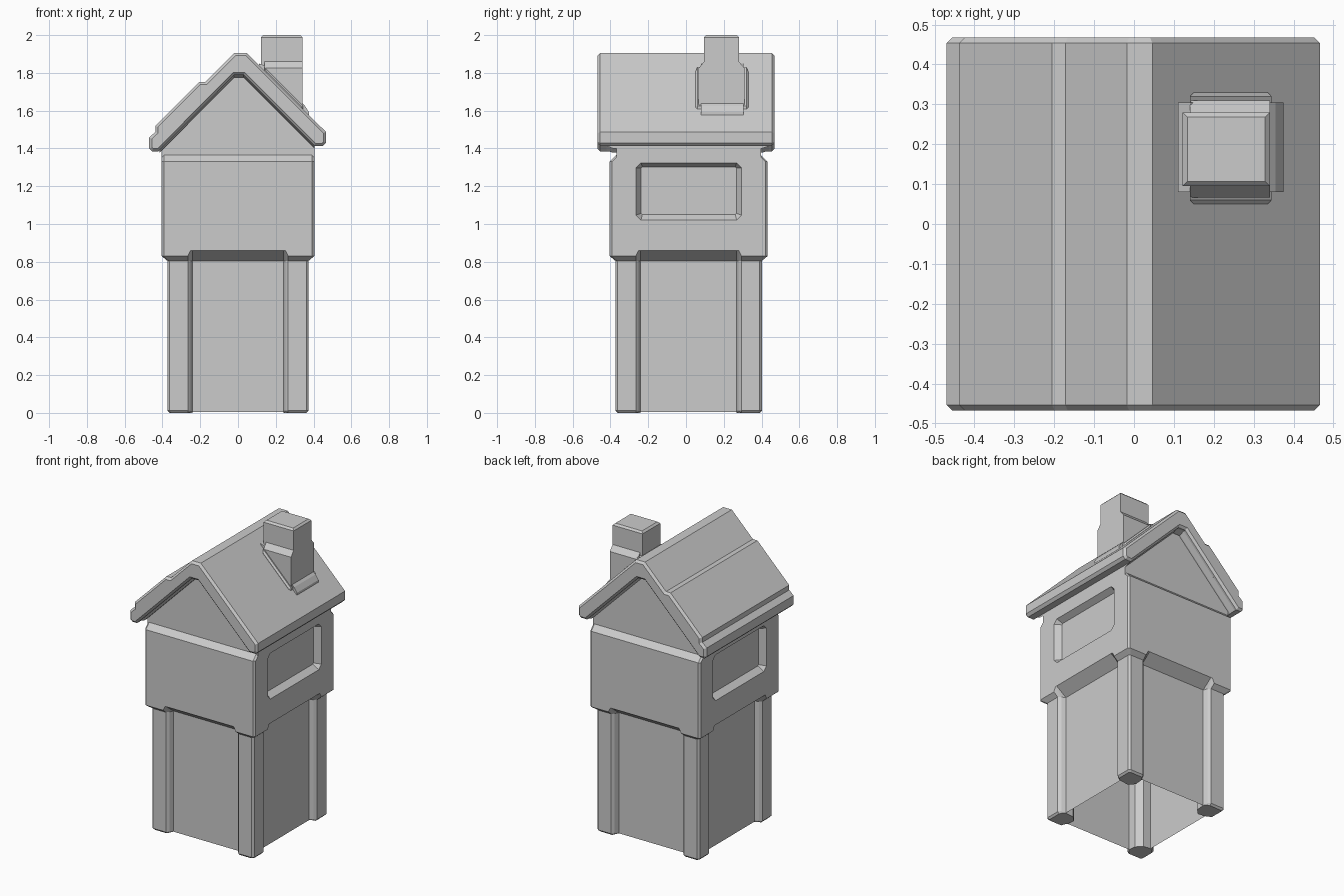
import bpy, bmesh
from mathutils import Vector

if "Cube" in bpy.data.objects:
    bpy.data.objects.remove(bpy.data.objects["Cube"])

CY = 0.014             # body centre in y
HX, HY = 0.404, 0.418  # body half sizes


def loft(name, rings, caps=True, extra=None):
    """Skin equal-length closed rings; optionally cap the ends."""
    bm = bmesh.new()
    vs = [[bm.verts.new(p) for p in r] for r in rings]
    n = len(rings[0])
    for a, b in zip(vs, vs[1:]):
        for i in range(n):
            j = (i + 1) % n
            bm.faces.new((a[i], a[j], b[j], b[i]))
    if caps:
        bm.faces.new(vs[0][::-1])
        bm.faces.new(vs[-1])
    if extra:
        extra(bm, vs)
    bmesh.ops.recalc_face_normals(bm, faces=bm.faces[:])
    me = bpy.data.meshes.new(name)
    bm.to_mesh(me)
    bm.free()
    ob = bpy.data.objects.new(name, me)
    bpy.context.collection.objects.link(ob)
    return ob


def ring(z, zp, inset, panel, c=0.012, yin=0.0):
    """Body section: corner posts set in by inset, middle panels by panel."""
    m = min(inset + 0.015, panel)
    pts = []
    for sx, sy in ((1, 1), (-1, 1), (-1, -1), (1, -1)):
        x, y = HX - inset, HY - inset - yin
        q = [(HX - panel, HY - 0.164, zp), (HX - m, HY - 0.153, zp),
             (x, HY - 0.138, z), (x, y - c, z),
             (x - c, y, z), (HX - 0.138, y, z),
             (HX - 0.153, HY - m - yin, zp), (HX - 0.164, HY - panel - yin, zp)]
        if sx * sy < 0:
            q.reverse()
        pts += [(sx * a, CY + sy * b, h) for a, b, h in q]
    return pts


def inset(profile, d):
    """Shrink a counter-clockwise 2D outline by d with mitred corners."""
    p = [Vector(v) for v in profile]
    out = []
    for i, v in enumerate(p):
        a = (v - p[i - 1]).normalized()
        b = (p[(i + 1) % len(p)] - v).normalized()
        na, nb = Vector((-a.y, a.x)), Vector((-b.y, b.x))
        out.append(v + (na + nb) * d / (1 + na.dot(nb)))
    return out


def slab(name, profile, y0, y1, bevel=0.0):
    """Front-view (x, z) outline pulled along y, ends chamfered."""
    steps = [(y0, profile), (y1, profile)]
    if bevel:
        small = inset(profile, bevel)
        steps = [(y0, small), (y0 + bevel, profile), (y1 - bevel, profile), (y1, small)]
    return loft(name, [[(x, y, z) for x, z in pr] for y, pr in steps])


def rect(x0, x1, y0, y1, z):
    return [(x0, y0, z), (x1, y0, z), (x1, y1, z), (x0, y1, z)]


def open_up(ob, *levels):
    """Remove horizontal faces at the given heights so the shell is hollow."""
    bm = bmesh.new()
    bm.from_mesh(ob.data)
    gone = [f for f in bm.faces
            if any(all(abs(v.co.z - h) < 1e-3 for v in f.verts) for h in levels)]
    bmesh.ops.delete(bm, geom=gone, context='FACES')
    bm.to_mesh(ob.data)
    bm.free()


# Hollow lower tower: square feet and inner post faces with a cut corner
def feet(bm, vs):
    for k in range(0, 32, 8):
        a, b = vs[0][k], vs[0][k + 7]
        ta, tb = vs[-1][k], vs[-1][k + 7]
        ca, cb = a.co, b.co
        ax = abs(ca.x) > abs(cb.x)   # which end lies on the side wall
        s, f = (ca, cb) if ax else (cb, ca)
        t = 0.035
        ps = Vector((f.x + t * (1 if s.x > 0 else -1), s.y, 0))
        pf = Vector((f.x, s.y + t * (1 if s.y > CY else -1), 0))
        pa, pb = (ps, pf) if ax else (pf, ps)
        low = [bm.verts.new(p) for p in (pa, pb)]
        top = [bm.verts.new(p + Vector((0, 0, 0.81))) for p in (pa, pb)]
        bm.faces.new(vs[0][k:k + 8] + low[::-1])
        L, T = [a] + low + [b], [ta] + top + [tb]
        for i in range(3):
            bm.faces.new((L[i], L[i + 1], T[i + 1], T[i]))


loft("lower_tower", [ring(0, 0.006, 0.041, 0.072), ring(0.012, 0.014, 0.03, 0.072),
                     ring(0.805, 0.805, 0.03, 0.072)], caps=False, extra=feet)

# Upper storey with flared underside and gable ledge
upper = loft("upper_storey", [ring(0.805, 0.805, 0.03, 0.072), ring(0.83, 0.86, 0, 0),
                              ring(1.33, 1.33, 0, 0),
                              ring(1.365, 1.365, 0, 0, yin=0.035)])
bm = bmesh.new()
bm.from_mesh(upper.data)
bmesh.ops.remove_doubles(bm, verts=bm.verts[:], dist=1e-5)
bm.to_mesh(upper.data)
bm.free()


# Window recesses on both sides
def octagon(x, y0, y1, z0, z1, c):
    return [(x, y0 + c, z0), (x, y1 - c, z0), (x, y1, z0 + c), (x, y1, z1 - c),
            (x, y1 - c, z1), (x, y0 + c, z1), (x, y0, z1 - c), (x, y0, z0 + c)]


for s in (-1, 1):
    cutter = loft("window_cutter", [octagon(s * 0.414, -0.272, 0.302, 1.013, 1.329, 0.032),
                                    octagon(s * 0.365, -0.237, 0.267, 1.05, 1.302, 0.006)])
    cutter.hide_render = True
    mod = upper.modifiers.new("window", 'BOOLEAN')
    mod.operation = 'DIFFERENCE'
    mod.solver = 'EXACT'
    mod.object = cutter
    bpy.context.view_layer.objects.active = upper
    bpy.ops.object.modifier_apply(modifier=mod.name)
    bpy.data.objects.remove(cutter)
open_up(upper, 0.805, 1.365)

# Gable walls
gable = slab("gable", [(-HX, 1.34), (HX, 1.34), (HX, 1.44), (0.02, 1.82),
                       (-0.02, 1.82), (-HX, 1.43)], CY - HY + 0.035, CY + HY - 0.035)
open_up(gable, 1.34)

# Roof with a raised layer on the left slope
slab("roof", [(-0.47, 1.40), (-0.455, 1.385), (-0.42, 1.385), (-0.02, 1.788),
              (0.03, 1.788), (0.405, 1.413), (0.45, 1.413), (0.466, 1.43),
              (0.466, 1.487), (0.046, 1.906), (-0.018, 1.906), (-0.172, 1.752),
              (-0.205, 1.752), (-0.438, 1.519), (-0.438, 1.487), (-0.47, 1.458)],
     -0.468, 0.468, 0.014)


# Sloped trim between roof underside and gables
def chevron(y, d):
    return [(x, y, z) for x, z in (
        (-0.415, 1.39 - d), (-0.02, 1.788 - d), (0.03, 1.788 - d), (0.405, 1.413 - d),
        (0.405, 1.45), (0.03, 1.83), (-0.02, 1.83), (-0.415, 1.43))]


loft("gable_trim", [chevron(-0.42, 0), chevron(-0.39, 0.012),
                    chevron(0.405, 0.012), chevron(0.44, 0)])

# Chimney: stack, flared base, crossed flashing on the slope
loft("chimney_stack", [rect(0.122, 0.341, 0.095, 0.28, 1.62),
                       rect(0.122, 0.341, 0.095, 0.28, 1.988),
                       rect(0.134, 0.329, 0.107, 0.268, 2.0)])
loft("chimney_base", [rect(0.14, 0.341, 0.067, 0.31, 1.56),
                      rect(0.14, 0.341, 0.067, 0.31, 1.825),
                      rect(0.14, 0.341, 0.095, 0.28, 1.86)])
slab("flashing_sides", [(0.14, 1.77), (0.345, 1.565), (0.345, 1.625), (0.14, 1.83)],
     0.05, 0.33, 0.01)
slab("flashing_ends", [(0.11, 1.80), (0.36, 1.55), (0.375, 1.575), (0.375, 1.593),
                       (0.355, 1.625), (0.14, 1.84), (0.11, 1.85)], 0.08, 0.305)
